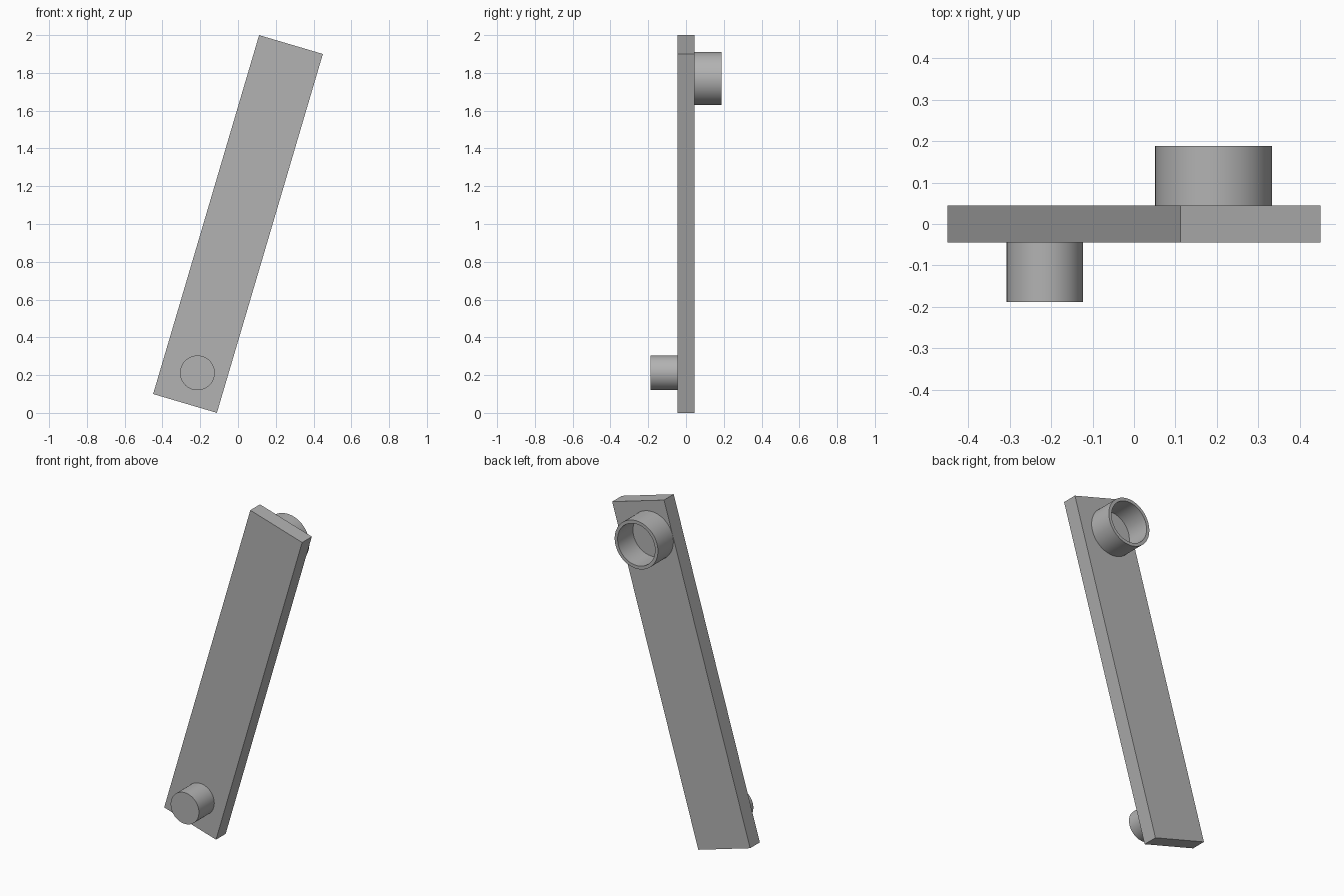
import bpy
import bmesh
import math
from mathutils import Matrix

cube = bpy.data.objects.get("Cube")
if cube:
    bpy.data.objects.remove(cube, do_unlink=True)

HALF_THICK = 0.045   # half thickness of the bar
REACH = 0.188        # how far the pin and socket extend from the middle

grey = bpy.data.materials.new("plain grey")
grey.use_nodes = True
grey.diffuse_color = (0.45, 0.45, 0.45, 1)
grey.node_tree.nodes["Principled BSDF"].inputs["Base Color"].default_value = grey.diffuse_color


def add_object(name, bm, location, tilt=0.0):
    bmesh.ops.recalc_face_normals(bm, faces=bm.faces)
    mesh = bpy.data.meshes.new(name)
    bm.to_mesh(mesh)
    bm.free()
    mesh.materials.append(grey)
    obj = bpy.data.objects.new(name, mesh)
    obj.location = location
    obj.rotation_euler.y = tilt
    bpy.context.collection.objects.link(obj)
    return obj


def lathe(name, profile, location, steps=64):
    """Spin a (radius, y) profile around the y axis and smooth its round walls."""
    bm = bmesh.new()
    verts = [bm.verts.new((r, y, 0)) for r, y in profile]
    edges = [bm.edges.new(pair) for pair in zip(verts, verts[1:])]
    bmesh.ops.spin(bm, geom=verts + edges, cent=(0, 0, 0), axis=(0, 1, 0),
                   angle=math.tau, steps=steps)
    bmesh.ops.remove_doubles(bm, verts=bm.verts, dist=1e-5)
    obj = add_object(name, bm, location)
    bpy.ops.object.select_all(action='DESELECT')
    obj.select_set(True)
    bpy.context.view_layer.objects.active = obj
    bpy.ops.object.shade_smooth_by_angle(angle=math.radians(30))
    return obj


# Flat leaning bar
bm = bmesh.new()
bmesh.ops.create_cube(bm, size=1, matrix=Matrix.Diagonal((0.352, 2 * HALF_THICK, 1.981, 1)))
add_object("bar", bm, (0, 0, 1), tilt=math.radians(16.45))

# Solid pin at the lower front
lathe("pin", [(0, -REACH), (0.092, -REACH), (0.092, -HALF_THICK), (0, -HALF_THICK)],
      (-0.215, 0, 0.212))

# Hollow round socket at the upper back
OUTER, INNER = 0.141, 0.122
lathe("socket", [(OUTER, HALF_THICK), (OUTER, REACH), (INNER, REACH),
                 (INNER, HALF_THICK), (OUTER, HALF_THICK)],
      (0.192, 0, 1.77))
